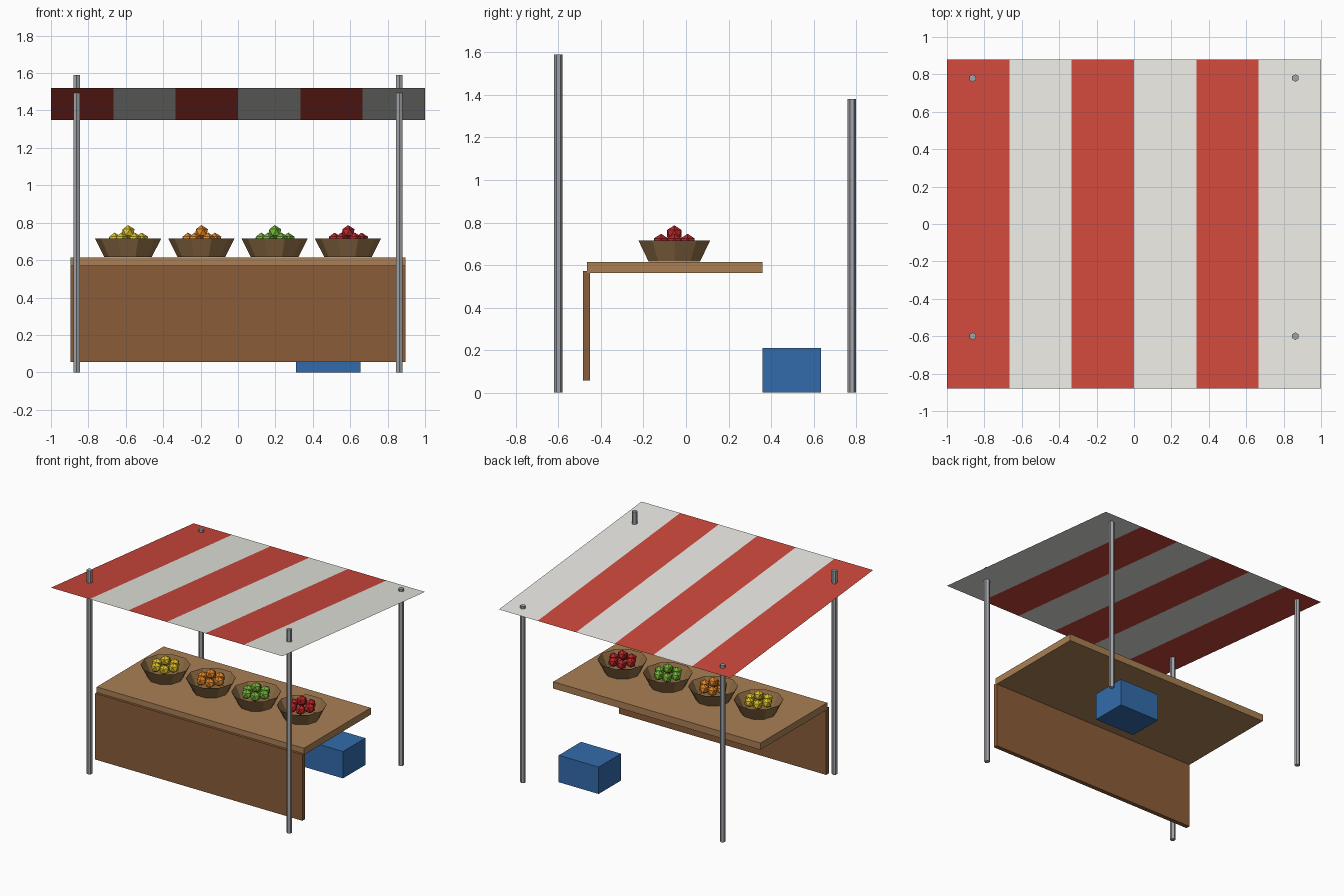
import bpy, bmesh
from math import cos, sin, pi
from mathutils import Matrix, Vector

if "Cube" in bpy.data.objects:
    bpy.data.objects.remove(bpy.data.objects["Cube"])


def material(name, hex_code):
    """Flat colour given as an sRGB hex string."""
    m = bpy.data.materials.new(name)
    lin = [(int(hex_code[i:i + 2], 16) / 255) ** 2.2 for i in (0, 2, 4)]
    m.diffuse_color = (*lin, 1)
    m.use_nodes = True
    m.node_tree.nodes["Principled BSDF"].inputs["Base Color"].default_value = m.diffuse_color
    return m


def finish(name, bm, *mats):
    mesh = bpy.data.meshes.new(name)
    bm.to_mesh(mesh)
    bm.free()
    for m in mats:
        mesh.materials.append(m)
    obj = bpy.data.objects.new(name, mesh)
    bpy.context.collection.objects.link(obj)
    return obj


def box(name, lo, hi, mat):
    lo, hi = Vector(lo), Vector(hi)
    bm = bmesh.new()
    bmesh.ops.create_cube(bm, size=1, matrix=Matrix.Translation((lo + hi) / 2)
                          @ Matrix.Diagonal((*(hi - lo), 1)))
    return finish(name, bm, mat)


red = material("canvas_red", "CC493F")
white = material("canvas_white", "E8E7E1")
metal = material("metal", "A0A3A8")
top_wood = material("counter_wood", "A87F55")
panel_wood = material("panel_wood", "8A5D3B")
bowl_wood = material("bowl_wood", "8F6E48")
blue = material("crate_blue", "366BAA")

# Striped sloping canopy, a single sheet higher at the front
bm = bmesh.new()
rows = [(bm.verts.new((-1 + i / 3, -0.88, 1.52)),
         bm.verts.new((-1 + i / 3, 0.88, 1.35))) for i in range(7)]
for i in range(6):
    (a, b), (c, d) = rows[i], rows[i + 1]
    bm.faces.new((a, c, d, b)).material_index = i % 2
finish("canopy", bm, red, white)

# Hexagonal posts poking through the canopy
for label, y, height in (("front", -0.60, 1.59), ("back", 0.78, 1.38)):
    for side, x in (("left", -0.863), ("right", 0.863)):
        bm = bmesh.new()
        bmesh.ops.create_cone(bm, cap_ends=True, segments=6, radius1=0.02,
                              radius2=0.02, depth=height,
                              matrix=Matrix.Translation((x, y, height / 2)))
        finish(f"{label}_{side}_post", bm, metal)

# Counter, front panel and storage crate
box("counter_top", (-0.895, -0.465, 0.562), (0.895, 0.36, 0.615), top_wood)
box("front_panel", (-0.895, -0.485, 0.056), (0.895, -0.452, 0.572), panel_wood)
box("crate", (0.31, 0.36, 0), (0.655, 0.635, 0.21), blue)

# Open ten-sided bowls, each with a ring of fruit and one on top
fruits = (("yellow", "DCC02C"), ("orange", "E0832A"),
          ("green", "74B23A"), ("red", "B8282C"))
for k, (colour, code) in enumerate(fruits):
    x, y = -0.588 + 0.392 * k, -0.055
    bm = bmesh.new()
    base, rim = ([bm.verts.new((x + r * cos(i * pi / 5), y + r * sin(i * pi / 5), z))
                  for i in range(10)] for r, z in ((0.127, 0.616), (0.177, 0.715)))
    bm.faces.new(base[::-1])
    for i in range(10):
        j = (i + 1) % 10
        bm.faces.new((base[i], base[j], rim[j], rim[i]))
    finish(f"{colour}_fruit_bowl", bm, bowl_wood)

    spots = [(0.072 * cos(i * pi / 3), 0.072 * sin(i * pi / 3), 0.708) for i in range(6)]
    bm = bmesh.new()
    for dx, dy, z in spots + [(0, 0, 0.748)]:
        bmesh.ops.create_icosphere(bm, subdivisions=1, radius=0.039,
                                   matrix=Matrix.Translation((x + dx, y + dy, z)))
    finish(f"{colour}_fruit", bm, material(f"fruit_{colour}", code))
